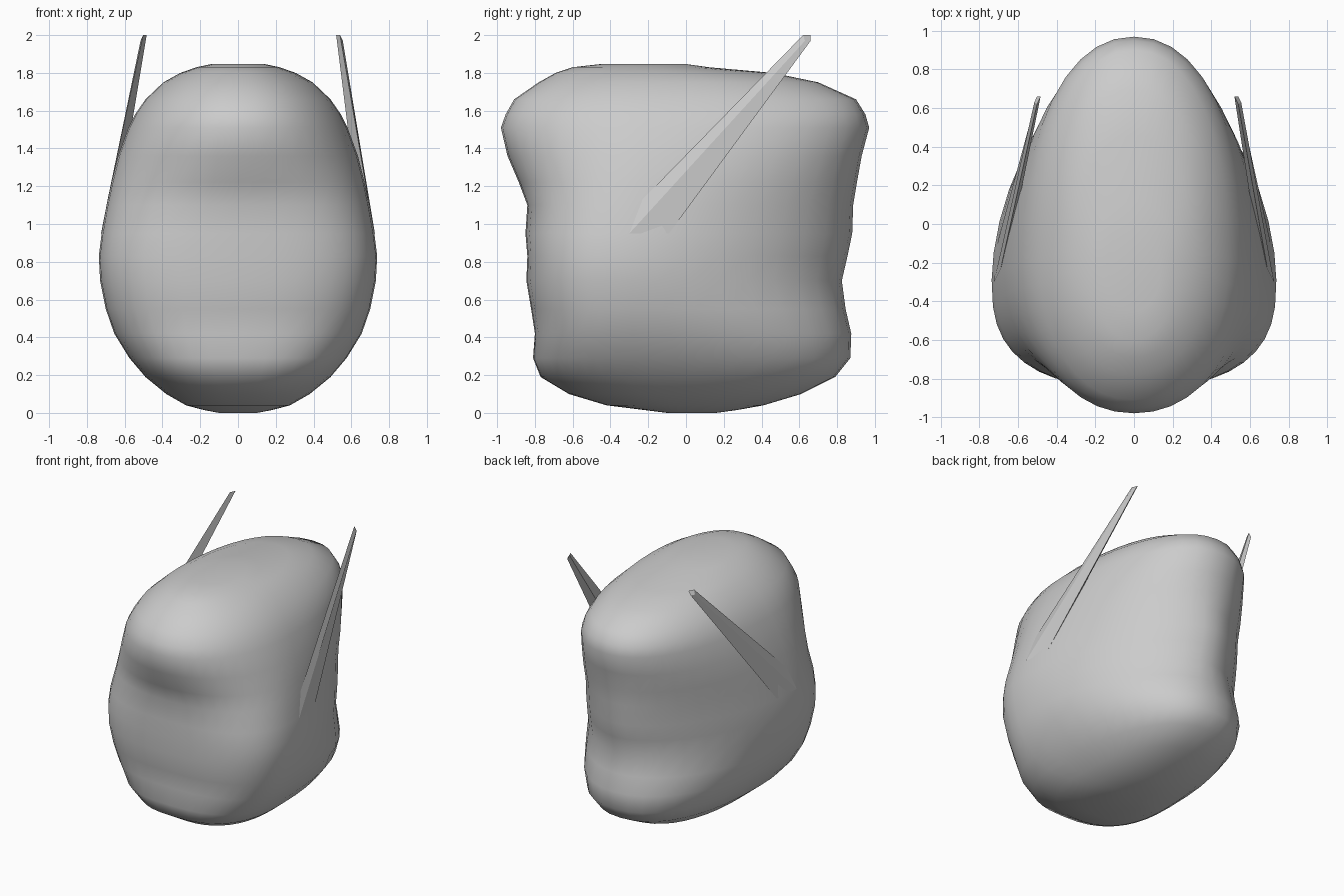
import bpy, bmesh, math

SEG = 40

# Horizontal sections: z, front y, back y, half width, widest y, front / back roundness
SECTIONS = [
    (0.0, -0.10, 0.16, 0.10, 0.00, 2.0, 2.0),
    (0.015, -0.22, 0.27, 0.18, -0.02, 2.1, 2.1),
    (0.04, -0.42, 0.41, 0.275, -0.05, 2.2, 2.2),
    (0.10, -0.62, 0.61, 0.38, -0.12, 2.4, 2.3),
    (0.19, -0.77, 0.79, 0.49, -0.20, 2.6, 2.3),
    (0.29, -0.81, 0.87, 0.575, -0.25, 2.7, 2.25),
    (0.42, -0.80, 0.875, 0.655, -0.28, 2.7, 2.1),
    (0.55, -0.82, 0.845, 0.70, -0.29, 2.7, 1.95),
    (0.70, -0.845, 0.825, 0.73, -0.29, 2.7, 1.8),
    (0.83, -0.84, 0.855, 0.737, -0.29, 2.7, 1.77),
    (0.95, -0.85, 0.88, 0.722, -0.28, 2.6, 1.78),
    (1.10, -0.84, 0.885, 0.695, -0.26, 2.45, 1.85),
    (1.22, -0.885, 0.905, 0.67, -0.24, 2.25, 1.95),
    (1.36, -0.945, 0.93, 0.635, -0.22, 2.1, 2.05),
    (1.51, -0.98, 0.97, 0.58, -0.20, 2.1, 2.15),
    (1.58, -0.955, 0.95, 0.545, -0.19, 2.1, 2.2),
    (1.66, -0.91, 0.90, 0.49, -0.18, 2.15, 2.2),
    (1.75, -0.78, 0.70, 0.395, -0.15, 2.15, 2.2),
    (1.80, -0.69, 0.46, 0.305, -0.15, 2.2, 2.1),
    (1.83, -0.60, 0.12, 0.22, -0.2, 2.2, 2.0),
    (1.847, -0.45, 0.00, 0.14, -0.22, 2.2, 2.0),
]


def section(z, front, back, width, mid, nf, nb):
    pts = []
    for i in range(SEG):
        a = 2 * math.pi * i / SEG
        c, s = math.cos(a), math.sin(a)
        n, reach = (nb, back - mid) if s >= 0 else (nf, mid - front)
        x = math.copysign(abs(c) ** (2 / n), c) * width
        y = mid + math.copysign(abs(s) ** (2 / n), s) * reach
        pts.append((x, y, z))
    return pts


def loft(name, rings):
    bm = bmesh.new()
    loops = [[bm.verts.new(p) for p in ring] for ring in rings]
    n = len(loops[0])
    for lo, hi in zip(loops, loops[1:]):
        for i in range(n):
            j = (i + 1) % n
            bm.faces.new((lo[i], lo[j], hi[j], hi[i]))
    bm.faces.new(loops[0][::-1])
    bm.faces.new(loops[-1])
    bmesh.ops.recalc_face_normals(bm, faces=bm.faces)
    mesh = bpy.data.meshes.new(name)
    bm.to_mesh(mesh)
    bm.free()
    obj = bpy.data.objects.new(name, mesh)
    bpy.context.collection.objects.link(obj)
    return obj


# Smooth egg-shaped body with brow and chin bulges
body = loft("body", [section(*s) for s in SECTIONS])
for poly in body.data.polygons:
    poly.use_smooth = True

# Thin tapered blades swept up and back on both sides
BASE = [(0.725, -0.30, 0.95), (0.705, -0.09, 0.95), (0.63, -0.05, 1.12), (0.69, -0.23, 1.13)]
TIP = [(0.555, 0.63, 1.97), (0.54, 0.66, 1.97), (0.52, 0.66, 2.0), (0.54, 0.62, 2.0)]
for name, side, tip_scale in (("right_blade", 1, 1.0), ("left_blade", -1, 0.93)):
    loft(name, [[(side * x, y, z) for x, y, z in BASE],
                [(side * x * tip_scale, y, z) for x, y, z in TIP]])
